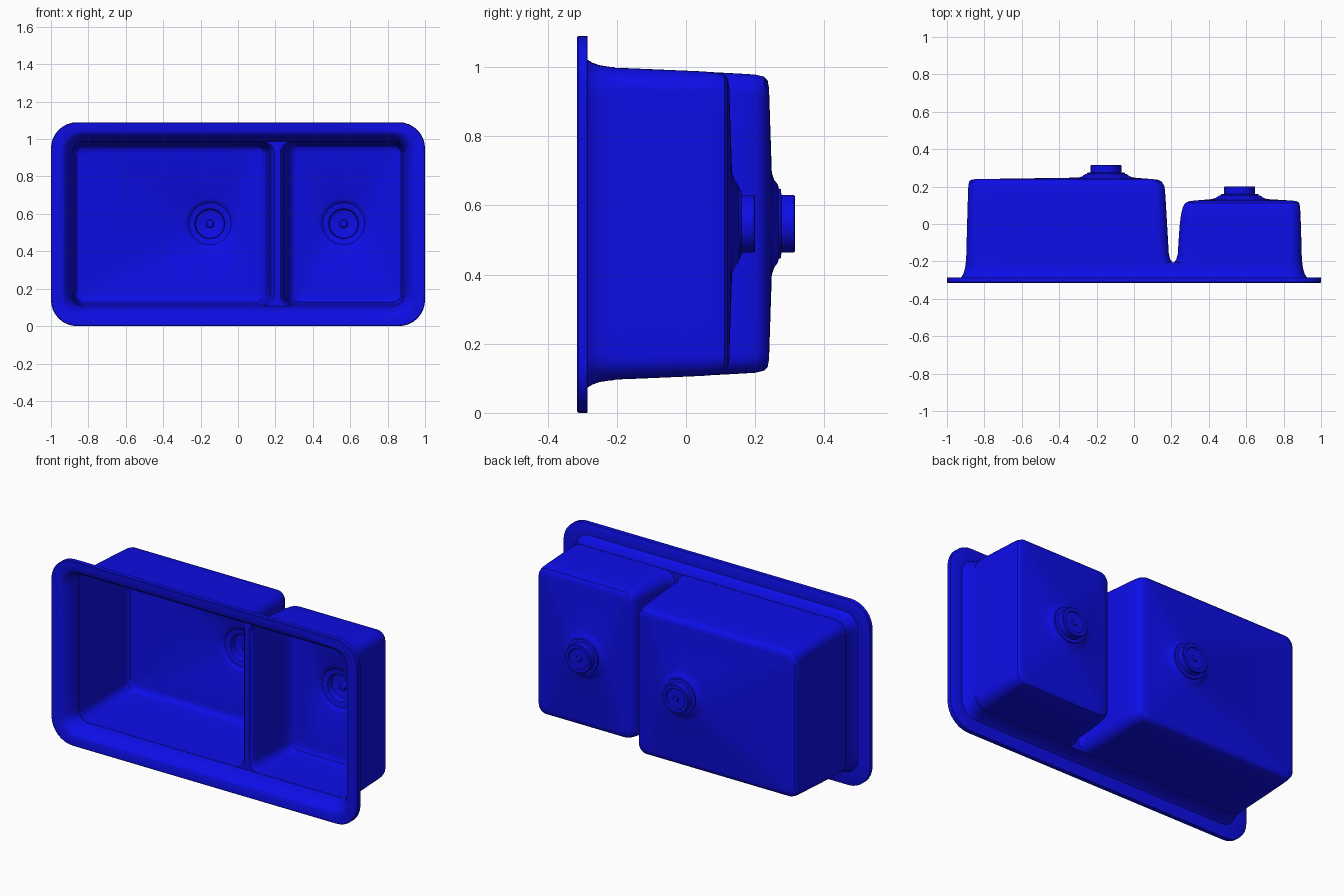
import bpy, bmesh, math

ZC = 0.547       # height of the bowl centre line
T = 0.012        # sheet thickness
ARC, EDGE = 9, 6  # points per corner arc / per straight side


def rect_loop(y, x0, x1, h, r, zc=ZC):
    """Rounded rectangle in the xz plane."""
    centres = [(x1 - r, zc + h - r), (x0 + r, zc + h - r),
               (x0 + r, zc - h + r), (x1 - r, zc - h + r)]
    arcs = []
    for q, (cx, cz) in enumerate(centres):
        angles = [math.pi / 2 * (q + i / (ARC - 1)) for i in range(ARC)]
        arcs.append([(cx + r * math.cos(a), y, cz + r * math.sin(a)) for a in angles])
    pts = []
    for q in range(4):
        pts += arcs[q]
        a, b = arcs[q][-1], arcs[(q + 1) % 4][0]
        for i in range(1, EDGE + 1):
            f = i / (EDGE + 1)
            pts.append(tuple(u + (v - u) * f for u, v in zip(a, b)))
    return pts


def circle_loop(y, r, cx):
    """Circle with the same point count, lined up with the rectangle corners."""
    n = 4 * (ARC + EDGE)
    angles = [math.pi / 4 + (i - (ARC - 1) / 2) * 2 * math.pi / n for i in range(n)]
    return [(cx + r * math.cos(a), y, ZC + r * math.sin(a)) for a in angles]


def loft(name, loops):
    bm = bmesh.new()
    rings = [[bm.verts.new(p) for p in loop] for loop in loops]
    n = len(rings[0])
    for a, b in zip(rings, rings[1:]):
        for i in range(n):
            j = (i + 1) % n
            bm.faces.new((a[i], a[j], b[j], b[i]))
    bm.faces.new(rings[0])
    bm.faces.new(rings[-1])
    bmesh.ops.recalc_face_normals(bm, faces=bm.faces)
    mesh = bpy.data.meshes.new(name)
    bm.to_mesh(mesh)
    bm.free()
    obj = bpy.data.objects.new(name, mesh)
    bpy.context.collection.objects.link(obj)
    return obj


# Bowl sections: y, left x, right x, half height, corner radius
LARGE = [(-0.230, -0.8985, 0.222, 0.4505, 0.070), (-0.205, -0.8985, 0.206, 0.4505, 0.070),
         (-0.190, -0.898, 0.194, 0.450, 0.068), (-0.160, -0.8965, 0.186, 0.449, 0.066),
         (-0.020, -0.893, 0.178, 0.443, 0.062), (0.150, -0.888, 0.168, 0.434, 0.056),
         (0.200, -0.886, 0.163, 0.431, 0.054), (0.225, -0.882, 0.150, 0.425, 0.050),
         (0.236, -0.872, 0.130, 0.414, 0.046), (0.240, -0.850, 0.100, 0.392, 0.040)]
SMALL = [(-0.230, 0.198, 0.8985, 0.4505, 0.070), (-0.205, 0.214, 0.8985, 0.4505, 0.070),
         (-0.190, 0.226, 0.898, 0.450, 0.068), (-0.160, 0.234, 0.8965, 0.449, 0.066),
         (-0.020, 0.243, 0.893, 0.443, 0.062), (0.050, 0.251, 0.890, 0.440, 0.058),
         (0.090, 0.261, 0.888, 0.436, 0.054), (0.112, 0.274, 0.883, 0.429, 0.050),
         (0.121, 0.292, 0.873, 0.417, 0.046), (0.125, 0.320, 0.850, 0.394, 0.040)]
# Drain sections: y, radius
DRAIN_OUT = [(0.248, 0.148), (0.255, 0.127), (0.266, 0.112), (0.268, 0.102), (0.274, 0.100),
             (0.276, 0.083), (0.312, 0.083), (0.315, 0.080), (0.315, 0.062), (0.308, 0.058),
             (0.308, 0.018), (0.313, 0.014)]
DRAIN_IN = [(0.236, 0.138), (0.245, 0.119), (0.252, 0.112), (0.254, 0.088), (0.257, 0.080),
            (0.296, 0.076), (0.299, 0.070), (0.299, 0.022), (0.275, 0.019), (0.272, 0.014)]


def bowl(name, rows, drain, cx, dy, t):
    loops = [rect_loop(y - t, x0 + t, x1 - t, h - t, r - t * 0.7) for y, x0, x1, h, r in rows]
    loops += [circle_loop(y + dy, r, cx) for y, r in drain]
    return loft(name, loops)


def collar(name, rows):
    return loft(name, [rect_loop(y, -x, x, h, r, zc) for y, x, h, r, zc in rows])


# Rim flange with flared collar behind it
sink = collar("double_bowl_sink", [
    (-0.315, 0.996, 0.541, 0.136, 0.545), (-0.311, 1.0, 0.545, 0.14, 0.545),
    (-0.286, 1.0, 0.545, 0.14, 0.545), (-0.285, 0.998, 0.543, 0.138, 0.545),
    (-0.285, 0.924, 0.474, 0.095, ZC), (-0.270, 0.914, 0.465, 0.088, ZC),
    (-0.250, 0.907, 0.458, 0.080, ZC), (-0.225, 0.902, 0.454, 0.074, ZC),
    (-0.205, 0.900, 0.452, 0.071, ZC)])

# Opening hollow
opening = collar("opening_cutter", [
    (-0.340, 0.950, 0.502, 0.115, ZC), (-0.316, 0.942, 0.494, 0.108, ZC),
    (-0.309, 0.930, 0.482, 0.100, ZC), (-0.290, 0.914, 0.466, 0.090, ZC),
    (-0.265, 0.900, 0.452, 0.078, ZC), (-0.240, 0.892, 0.444, 0.068, ZC),
    (-0.217, 0.888, 0.440, 0.063, ZC)])

# Two bowls, outside and inside, each running into its drain
parts = []
for label, rows, cx, dy in (("large", LARGE, -0.15, 0.0), ("small", SMALL, 0.565, -0.115)):
    parts.append((bowl(label + "_bowl", rows, DRAIN_OUT, cx, dy, 0.0), 'UNION'))
for label, rows, cx, dy in (("large", LARGE, -0.15, 0.0), ("small", SMALL, 0.565, -0.115)):
    parts.append((bowl(label + "_hollow", rows, DRAIN_IN, cx, dy, T), 'DIFFERENCE'))
parts.append((opening, 'DIFFERENCE'))

bpy.context.view_layer.objects.active = sink
sink.select_set(True)
for obj, operation in parts:
    mod = sink.modifiers.new(obj.name, 'BOOLEAN')
    mod.operation = operation
    mod.solver = 'EXACT'
    mod.object = obj
    bpy.ops.object.modifier_apply(modifier=mod.name)
    bpy.data.objects.remove(obj)

# Blue finish
blue = bpy.data.materials.new("blue_enamel")
blue.diffuse_color = (0.004, 0.004, 0.8, 1.0)
sink.data.materials.clear()
sink.data.materials.append(blue)
bpy.ops.object.shade_smooth_by_angle(angle=math.radians(35))
